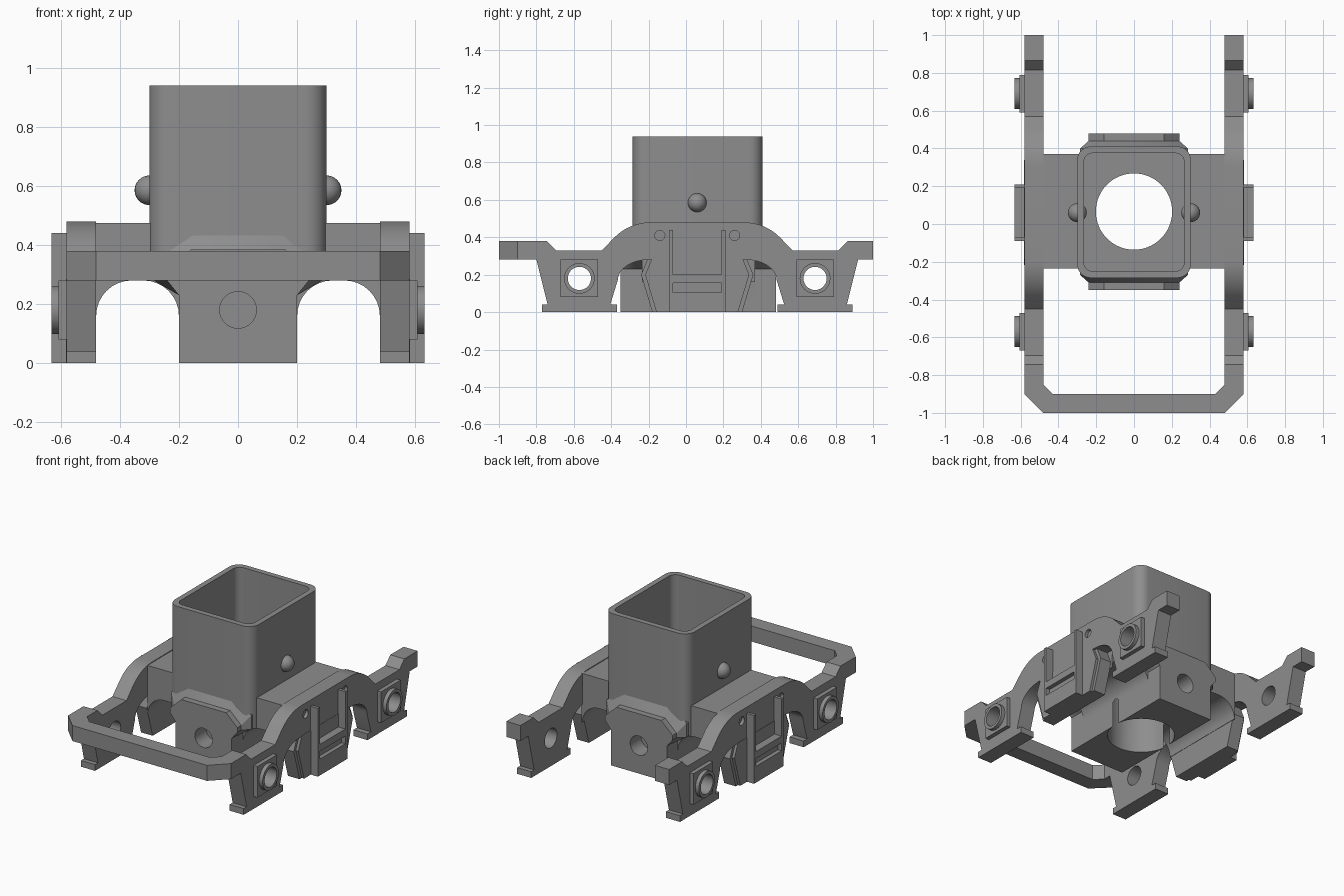
import bpy, bmesh, math
from mathutils import Vector

if "Cube" in bpy.data.objects:
    bpy.data.objects.remove(bpy.data.objects["Cube"])

grey = bpy.data.materials.new("mid grey")
grey.diffuse_color = (0.27, 0.27, 0.27, 1)
grey.use_nodes = True
grey.node_tree.nodes["Principled BSDF"].inputs["Base Color"].default_value = grey.diffuse_color
CY = 0.06  # middle of the wheelbase


def finish(bm, name):
    bmesh.ops.recalc_face_normals(bm, faces=bm.faces)
    me = bpy.data.meshes.new(name)
    bm.to_mesh(me)
    bm.free()
    me.materials.append(grey)
    ob = bpy.data.objects.new(name, me)
    bpy.context.collection.objects.link(ob)
    return ob


def prism(name, pts, axis, a, b):
    """Extrude a 2D outline along an axis: x takes (y,z), y takes (x,z), z takes (x,y)."""
    def place(p, t):
        return {'x': (t, p[0], p[1]), 'y': (p[0], t, p[1]), 'z': (p[0], p[1], t)}[axis]
    bm = bmesh.new()
    lo = [bm.verts.new(place(p, a)) for p in pts]
    hi = [bm.verts.new(place(p, b)) for p in pts]
    n = len(pts)
    bm.faces.new(lo)
    bm.faces.new(hi)
    for i in range(n):
        bm.faces.new((lo[i], lo[(i + 1) % n], hi[(i + 1) % n], hi[i]))
    return finish(bm, name)


def rect(a0, a1, b0, b1):
    return [(a0, b0), (a1, b0), (a1, b1), (a0, b1)]


def arc(cx, cy, rx, ry, d0, d1, n=8):
    return [(cx + rx * math.cos(math.radians(d0 + (d1 - d0) * i / n)),
             cy + ry * math.sin(math.radians(d0 + (d1 - d0) * i / n))) for i in range(n + 1)]


def circle(cx, cy, r, n=40):
    return arc(cx, cy, r, r, 0, 360 - 360 / n, n - 1)


def rounded(x0, x1, y0, y1, r):
    return (arc(x1 - r, y0 + r, r, r, -90, 0) + arc(x1 - r, y1 - r, r, r, 0, 90)
            + arc(x0 + r, y1 - r, r, r, 90, 180) + arc(x0 + r, y0 + r, r, r, 180, 270))


def activate(ob):
    bpy.ops.object.select_all(action='DESELECT')
    ob.select_set(True)
    bpy.context.view_layer.objects.active = ob


def cut(ob, *cutters):
    activate(ob)
    for c in cutters:
        m = ob.modifiers.new("cut", 'BOOLEAN')
        m.operation, m.solver, m.object = 'DIFFERENCE', 'EXACT', c
        bpy.ops.object.modifier_apply(modifier=m.name)
    for c in cutters:
        bpy.data.objects.remove(c)


def mirror_y(pts):
    return [(2 * CY - y, z) for y, z in reversed(pts)]


def bore():
    return prism("bore_cutter", circle(0, 0.066, 0.202, 64), 'z', -0.1, 1.2)


# Side frames: profile of the front half, then its mirrored back half
low = ([(-0.8, 0.28), (-0.74, 0.04), (-0.77, 0.04), (-0.77, 0), (-0.37, 0),
        (-0.37, 0.04), (-0.405, 0.04)] + arc(-0.2, 0.17, 0.165, 0.11, 180, 90))
high = (arc(-0.19, 0.21, 0.27, 0.27, 90, 135)
        + [(-0.45, 0.33), (-0.695, 0.33), (-0.745, 0.38)])
profile = ([(-0.86, 0.28)] + low + mirror_y(low) + [(1, 0.28), (1, 0.38)]
           + mirror_y(high) + high + [(-0.86, 0.38)])
wheel_ys = (-0.57, 0.69)

for s, side in ((-1, "left"), (1, "right")):
    frame = prism(side + "_side_frame", profile, 'x', s * 0.48, s * 0.58)
    holes = [prism("axle_cutter", circle(y, 0.18, 0.062), 'x', s * 0.4, s * 0.7) for y in wheel_ys]
    holes += [prism("rivet_cutter", circle(y, 0.41, 0.027, 20), 'x', s * 0.56, s * 0.7)
              for y in (-0.14, 0.26)]
    cut(frame, *holes)

    # Axle boxes with bearing rings
    for y, end in zip(wheel_ys, ("front", "back")):
        box = prism(f"{side}_{end}_axle_box", rect(y - 0.1, y + 0.1, 0.08, 0.28), 'x', s * 0.575, s * 0.607)
        cut(box, prism("c", circle(y, 0.18, 0.062), 'x', s * 0.4, s * 0.7))
        ring = prism(f"{side}_{end}_bearing_ring", circle(y, 0.18, 0.082), 'x', s * 0.6, s * 0.632)
        cut(ring, prism("c", circle(y, 0.18, 0.062), 'x', s * 0.4, s * 0.7))

    # Hanging spring housing with raised centre
    def hexagon(d):
        return [(-0.18 + d, 0), (0.30 - d, 0), (0.36 - d, 0.2), (0.325 - d, 0.285),
                (-0.205 + d, 0.285), (-0.24 + d, 0.2)]
    prism(side + "_spring_housing", hexagon(0), 'x', s * 0.482, s * 0.565)
    prism(side + "_spring_housing_face", hexagon(0.022), 'x', s * 0.56, s * 0.582)

    # Outer bracket: lower panel with slot and two uprights
    bracket = prism(side + "_bracket",
                    [(-0.09, 0), (0.21, 0), (0.21, 0.44), (0.19, 0.44), (0.19, 0.2),
                     (-0.07, 0.2), (-0.07, 0.44), (-0.09, 0.44)], 'x', s * 0.575, s * 0.632)
    cut(bracket, prism("slot", rect(-0.07, 0.19, 0.105, 0.155), 'x', s * 0.605, s * 0.7))

    # Side knob on the tower
    bm = bmesh.new()
    bmesh.ops.create_uvsphere(bm, u_segments=24, v_segments=16, radius=0.05)
    bmesh.ops.translate(bm, verts=bm.verts, vec=Vector((s * 0.3, CY, 0.585)))
    finish(bm, side + "_knob")

# Front cross bar with angled corners
prism("front_cross_bar", [(-0.58, -0.86), (-0.58, -0.9), (-0.48, -1), (0.48, -1), (0.58, -0.9),
                          (0.58, -0.86), (0.48, -0.86), (0.48, -0.85), (0.43, -0.9),
                          (-0.43, -0.9), (-0.48, -0.85), (-0.48, -0.86)], 'z', 0.28, 0.38)

# Bolster with rounded wheel tunnels
half = [(0.2, 0)] + arc(0.32, 0.16, 0.12, 0.12, 180, 90) + arc(0.36, 0.16, 0.12, 0.12, 90, 0) + [(0.485, 0.16), (0.485, 0.475)]
bolster = prism("bolster", half + [(-x, z) for x, z in reversed(half)], 'y', -0.235, 0.37)
cut(bolster, bore())

# Gearbox: waisted outline lofted out to the tower faces
out = [(0.2, 0), (0.2, 0.23), (0.24, 0.28), (0.24, 0.31), (0.16, 0.385)]
inn = [(0.2, 0), (0.2, 0.23), (0.285, 0.28), (0.285, 0.37), (0.15, 0.46)]
bm = bmesh.new()
loops = []
for y, h in ((-0.35, out), (-0.31, out), (-0.27, inn), (0.40, inn), (0.44, out), (0.48, out)):
    pts = h + [(-x, z) for x, z in reversed(h)]
    loops.append([bm.verts.new((x, y, z)) for x, z in pts])
for a, b in zip(loops, loops[1:]):
    for i in range(10):
        j = (i + 1) % 10
        bm.faces.new((a[i], a[j], b[j], b[i]))
bm.faces.new(loops[0])
bm.faces.new(loops[-1])
gearbox = finish(bm, "gearbox")
cut(gearbox, bore(), prism("shaft_cutter", circle(0, 0.18, 0.062), 'y', -0.6, 0.7))

# Motor tower: open rounded box with a bored floor
tower = prism("motor_tower", rounded(-0.3, 0.3, -0.285, 0.41, 0.07), 'z', 0.28, 0.94)
cut(tower, prism("cavity_cutter", rounded(-0.265, 0.265, -0.25, 0.375, 0.045), 'z', 0.48, 1.1), bore())

for ob in list(bpy.context.scene.objects):
    activate(ob)
    bpy.ops.object.shade_smooth_by_angle(angle=math.radians(30))
